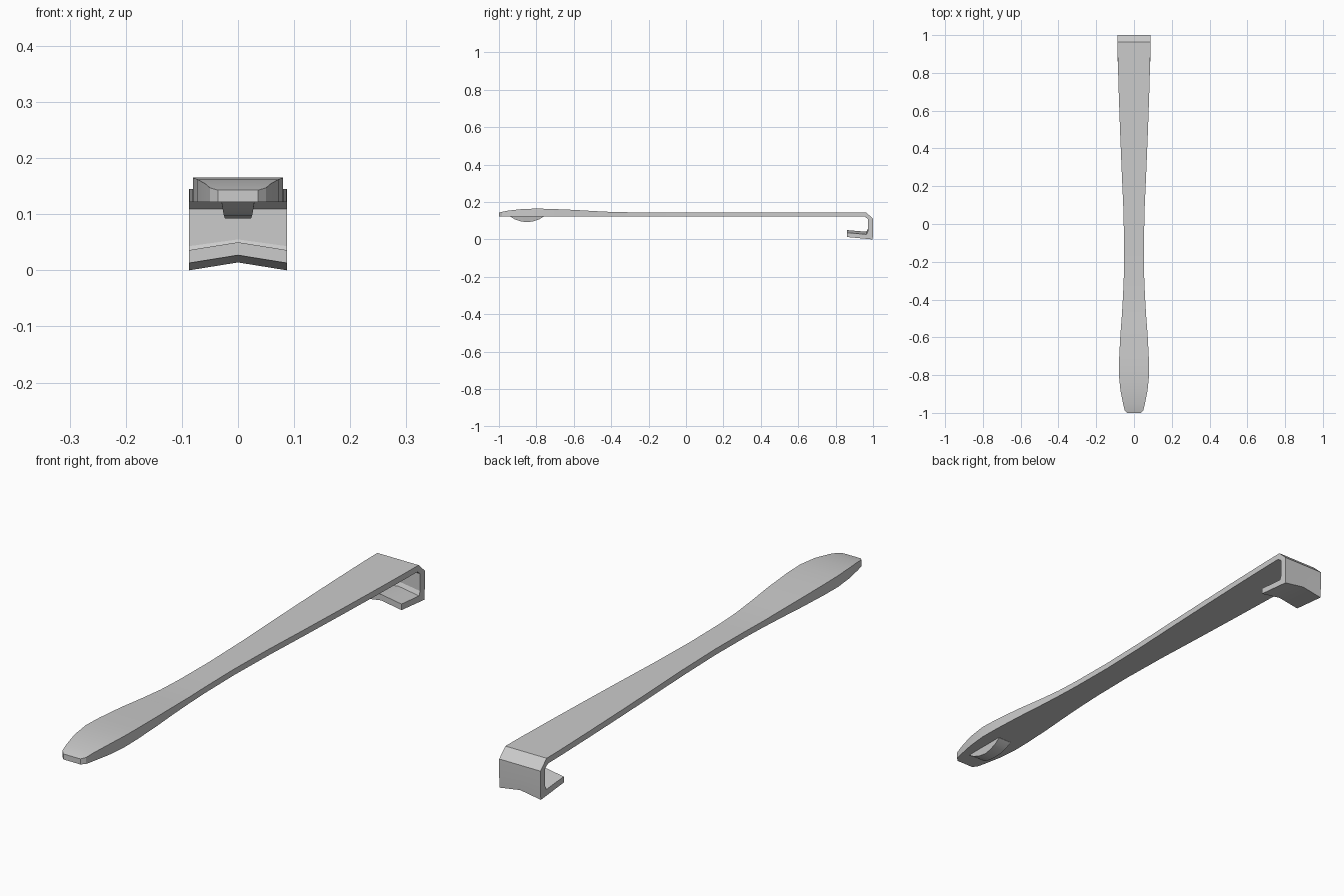
import bpy, bmesh

if "Cube" in bpy.data.objects:
    bpy.data.objects.remove(bpy.data.objects["Cube"])

def make_object(name, bm, angle=0.35):
    bmesh.ops.recalc_face_normals(bm, faces=bm.faces)
    me = bpy.data.meshes.new(name)
    bm.to_mesh(me)
    bm.free()
    ob = bpy.data.objects.new(name, me)
    bpy.context.collection.objects.link(ob)
    bpy.context.view_layer.objects.active = ob
    ob.select_set(True)
    bpy.ops.object.shade_smooth_by_angle(angle=angle)
    ob.select_set(False)
    return ob

def loft(bm, rings, caps):
    loops = [[bm.verts.new(p) for p in r] for r in rings]
    for a, b in zip(loops, loops[1:]):
        n = len(a)
        for i in range(n):
            bm.faces.new((a[i], a[(i + 1) % n], b[(i + 1) % n], b[i]))
    if caps:
        bm.faces.new(loops[0])
        bm.faces.new(loops[-1])

# Lever: flat handle running into a folded hook, one continuous strap
COLS = (-1, -0.5, 0, 0.5, 1)

def ring(w, outer, inner, arch=0.0):
    def row(p, cols):
        return [(c * w, p[0], p[1] + arch * (1 - abs(c))) for c in cols]
    return row(outer, COLS) + row(inner, COLS[::-1])

BOTTOM = 0.122
handle = [  # y, half width, top height
    (-1.0, 0.036, 0.143), (-0.985, 0.050, 0.147), (-0.95, 0.058, 0.154),
    (-0.88, 0.072, 0.162), (-0.8, 0.080, 0.165), (-0.72, 0.079, 0.163),
    (-0.6, 0.073, 0.158), (-0.48, 0.064, 0.151), (-0.38, 0.058, 0.146),
    (-0.28, 0.054, 0.145), (-0.1, 0.052, 0.145), (0.1, 0.057, 0.145),
    (0.3, 0.066, 0.145), (0.5, 0.074, 0.145), (0.7, 0.081, 0.145), (0.88, 0.086, 0.145)]
W = 0.087
hook = [  # outer (y, z), inner (y, z), arch at the middle
    ((0.963, 0.145), (0.955, BOTTOM), 0), ((1.0, 0.110), (0.972, 0.109), 0),
    ((1.0, 0.045), (0.972, 0.043), 0.012), ((0.998, 0.0), (0.965, 0.027), 0.014),
    ((0.86, 0.013), (0.86, 0.036), 0.014)]

bm = bmesh.new()
rings = [ring(w, (y, top), (y, BOTTOM)) for y, w, top in handle]
rings += [ring(W, o, i, a) for o, i, a in hook]
loft(bm, rings, True)
make_object("lever", bm)

# Finger bump: shallow rounded lug under the tip
bump = [  # y, depth below the handle, half width at its bottom
    (-0.937, 0.001, 0.029), (-0.915, 0.015, 0.027), (-0.885, 0.025, 0.025),
    (-0.85, 0.030, 0.023), (-0.815, 0.025, 0.025), (-0.785, 0.015, 0.027),
    (-0.763, 0.001, 0.029)]
bm = bmesh.new()
loft(bm, [[(-0.03, y, BOTTOM + 0.002), (-w, y, BOTTOM - d),
           (w, y, BOTTOM - d), (0.03, y, BOTTOM + 0.002)] for y, d, w in bump], True)
make_object("finger_bump", bm)
